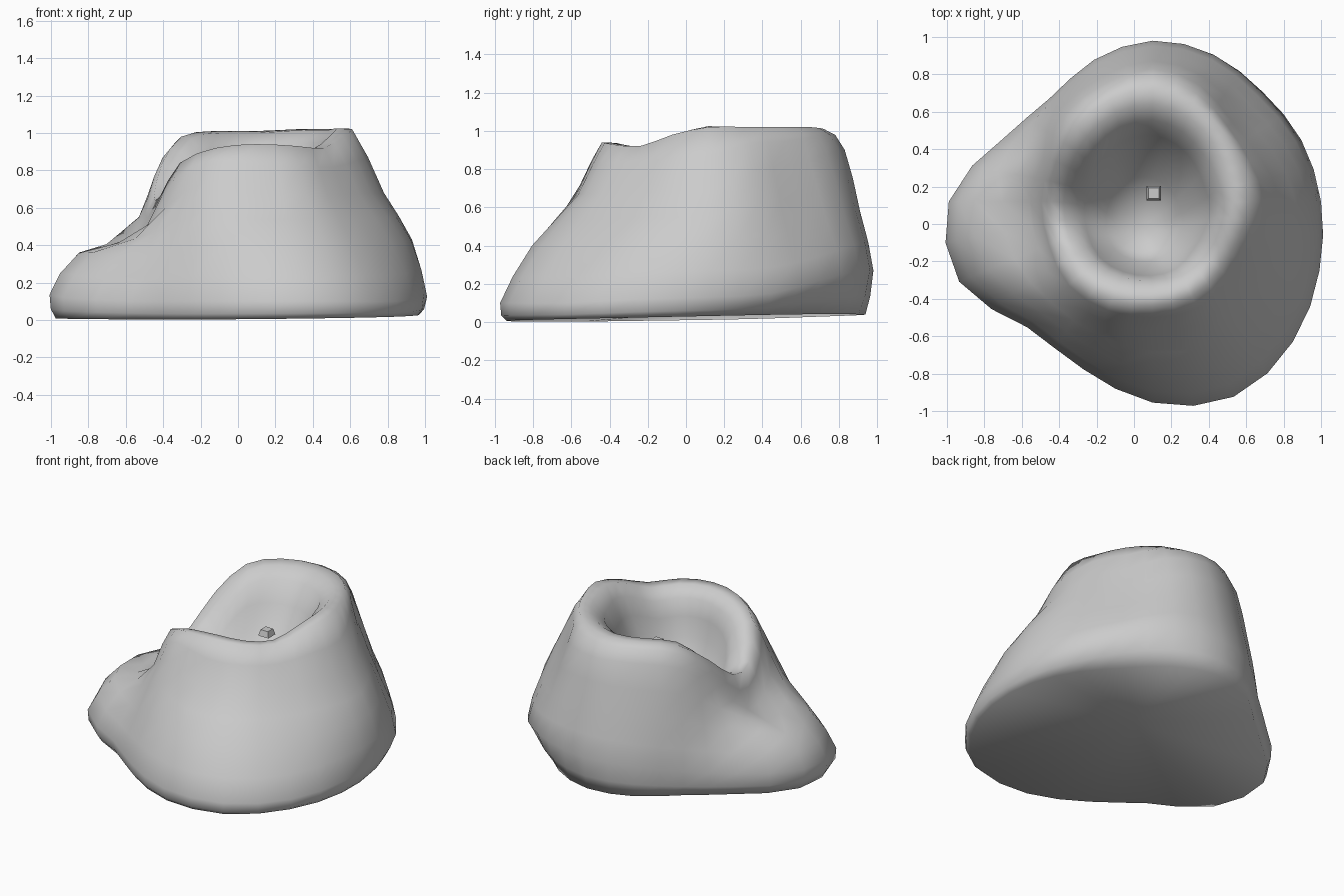
import bpy, bmesh, math

if "Cube" in bpy.data.objects:
    bpy.data.objects.remove(bpy.data.objects["Cube"])

CX, CY = 0.1, 0.12          # centre of the hollow
SEG, SUB = 32, 2            # columns around, steps between profile points

# 16 radial profiles: (r, z) of widest outline, mid slope, shoulder, rim crest
PROFILES = [
    (.90, .13, .83, .43, .68, .68, .51, 1.02),
    (.86, .15, .77, .45, .62, .80, .50, 1.02),
    (.83, .22, .73, .48, .60, .82, .53, 1.02),
    (.85, .27, .77, .55, .67, .88, .57, 1.02),
    (.86, .27, .79, .58, .71, .90, .60, 1.01),
    (.82, .25, .76, .55, .68, .90, .59, 1.01),
    (.78, .20, .73, .52, .66, .86, .57, .98),
    (.87, .17, .74, .42, .63, .67, .55, .83),
    (1.09, .15, .95, .36, .66, .45, .55, .66),
    (1.12, .12, .95, .36, .66, .46, .56, .66),
    (.95, .10, .84, .34, .69, .60, .58, .84),
    (.97, .10, .85, .40, .69, .74, .57, .92),
    (1.075, .10, .92, .40, .69, .67, .56, .94),
    (1.13, .10, .95, .40, .70, .67, .55, .93),
    (1.06, .10, .89, .40, .66, .67, .51, .92),
    (.965, .12, .85, .42, .66, .68, .50, .98),
]


def spline(a, b, c, d, t):
    """Catmull-Rom blend of four tuples."""
    return tuple(0.5 * (2 * q + (r - p) * t + (2 * p - 5 * q + 4 * r - s) * t * t
                        + (3 * q - p - 3 * r + s) * t ** 3)
                 for p, q, r, s in zip(a, b, c, d))


def profile(k):
    """Full (x, y, z) profile for column k, from base edge to bowl floor."""
    n = len(PROFILES)
    u = k * n / SEG
    i = int(u)
    v = spline(*(PROFILES[(i + j) % n] for j in (-1, 0, 1, 2)), u - i)
    a = math.tau * k / SEG
    base_z = .022 + .02 * math.cos(a - math.radians(60))
    inset = .97 - .11 * max(0, math.cos(a - math.radians(40))) ** 4
    pts = [(v[0] * inset, base_z, 0)] + [(r, z, 0) for r, z in zip(v[0::2], v[1::2])]
    r, z = v[6], v[7]
    # inner wall drifts forward so the back wall slopes more gently
    pts += [(r - .15, z - .07, .1), (r * .55, .4 + (z - .4) * .42, .5), (r * .25, .42, 1)]
    out = []
    for j in range(len(pts) - 1):
        quad = [pts[max(0, j - 1)], pts[j], pts[j + 1], pts[min(len(pts) - 1, j + 2)]]
        out += [spline(*quad, s / SUB) for s in range(SUB)]
    return [(CX + r * math.cos(a) - .05 * d, CY + r * math.sin(a) - .13 * d, max(z, 0))
            for r, z, d in out + [pts[-1]]]


# Hollow mound with a low lobe on the left
bm = bmesh.new()
cols = [[bm.verts.new(p) for p in profile(k)] for k in range(SEG)]
floor = bm.verts.new((CX - .05, CY - .13, .4))
under = bm.verts.new((CX, CY, .06))
for k in range(SEG):
    p, q = cols[k], cols[(k + 1) % SEG]
    for j in range(len(p) - 1):
        bm.faces.new((p[j], q[j], q[j + 1], p[j + 1]))
    bm.faces.new((p[-1], q[-1], floor))
    bm.faces.new((q[0], p[0], under))
bmesh.ops.recalc_face_normals(bm, faces=bm.faces)
for f in bm.faces:
    f.smooth = True
me = bpy.data.meshes.new("hollow_mound")
bm.to_mesh(me)
bm.free()
mound = bpy.data.objects.new("hollow_mound", me)
bpy.context.collection.objects.link(mound)

# Tiny tapered nub inside the hollow
bpy.ops.mesh.primitive_cone_add(vertices=4, radius1=.055, radius2=.04, depth=.04,
                                location=(.105, .165, .755), rotation=(0, 0, math.pi / 4))
bpy.context.object.name = "inner_nub"
